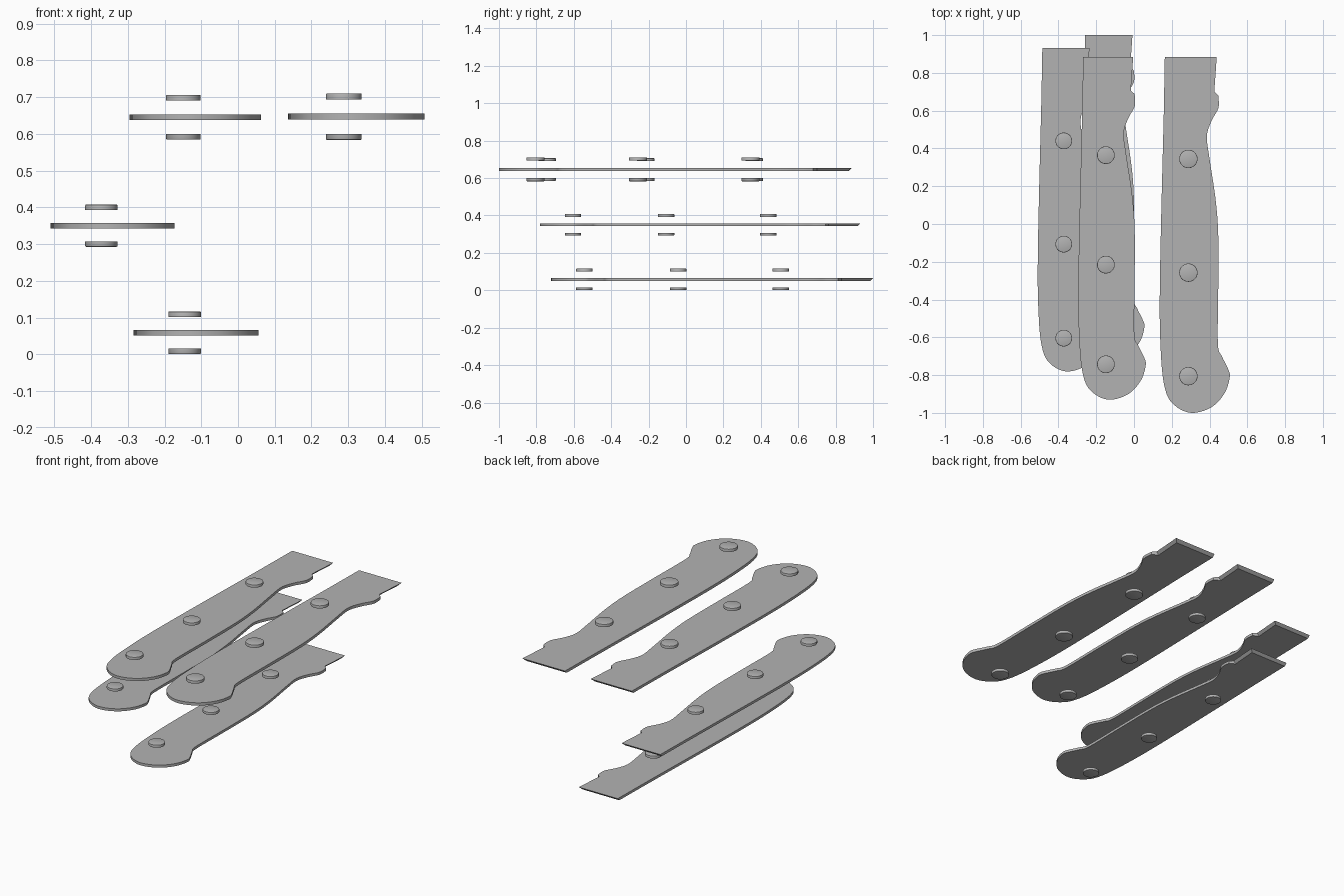
import bpy, bmesh, math
from mathutils import Vector

cube = bpy.data.objects.get("Cube")
if cube:
    bpy.data.objects.remove(cube, do_unlink=True)

# Single grey finish
grey = bpy.data.materials.new("plain_grey")
grey.use_nodes = True
COLOUR = (0.45, 0.45, 0.45, 1)
grey.diffuse_color = COLOUR
grey.node_tree.nodes["Principled BSDF"].inputs["Base Color"].default_value = COLOUR

CENTRE = Vector((0.322, -0.0575))
THICK = 0.0165
CHAMFER = 0.016

# Curved part of the handle outline, from the finger notch round to the tang
GRIP = [(.446, .68), (.447, .615), (.41, .545), (.386, .465), (.40, .345),
        (.432, .13), (.446, -.06), (.446, -.35), (.444, -.635), (.465, -.70),
        (.497, -.765), (.507, -.81), (.48, -.895), (.41, -.97), (.305, -1.0),
        (.215, -.96), (.165, -.875), (.142, -.68), (.137, -.3), (.158, .6)]
# Straight tang corners: outline point and how its lower edge is drawn in
TANG = [((.163, .885), (0, -1)), ((.438, .885), (-1, -1)), ((.425, .70), (-1, 0))]


def smooth_path(points, steps=5):
    """Catmull-Rom curve through the points."""
    p = [Vector(q) for q in points]
    p = [p[0]] + p + [p[-1]]
    out = []
    for a, b, c, d in zip(p, p[1:], p[2:], p[3:]):
        for i in range(steps):
            t = i / steps
            out.append(0.5 * (2 * b + (c - a) * t + (2 * a - 5 * b + 4 * c - d) * t * t
                              + (3 * b - a - 3 * c + d) * t ** 3))
    return out + [p[-1]]


def finish(bm, name):
    """Turn a bmesh into a shaded mesh."""
    bmesh.ops.recalc_face_normals(bm, faces=bm.faces)
    for face in bm.faces:
        face.smooth = True
    mesh = bpy.data.meshes.new(name)
    bm.to_mesh(mesh)
    bm.free()
    mesh.set_sharp_from_angle(angle=math.radians(30))
    mesh.materials.append(grey)
    return mesh


def plate_mesh():
    """Flat handle plate with an undercut tang end."""
    upper = smooth_path(GRIP)
    lower = [p.copy() for p in upper]
    for point, inset in TANG:
        upper.append(Vector(point))
        lower.append(Vector(point) + Vector(inset) * CHAMFER)
    bm = bmesh.new()
    rings = []
    for ring, z in ((upper, THICK / 2), (lower, -THICK / 2)):
        rings.append([bm.verts.new((*(p - CENTRE), z)) for p in ring])
    top, bottom = rings
    bm.faces.new(top)
    bm.faces.new(bottom[::-1])
    n = len(top)
    for i in range(n):
        j = (i + 1) % n
        bm.faces.new((top[i], bottom[i], bottom[j], top[j]))
    return finish(bm, "handle_plate")


def rivet_mesh():
    """Short disc with a softened outer rim."""
    bm = bmesh.new()
    bmesh.ops.create_cone(bm, cap_ends=True, segments=40, radius1=0.0485,
                          radius2=0.0485, depth=THICK)
    rim = [e for e in bm.edges if all(v.co.z > 0 for v in e.verts)]
    bmesh.ops.bevel(bm, geom=rim, offset=0.003, segments=2, profile=0.5, affect='EDGES')
    return finish(bm, "rivet")


def add(name, mesh, location, scale, flip=False):
    obj = bpy.data.objects.new(name, mesh)
    obj.location = location
    obj.scale = (scale, scale, scale)
    if flip:
        obj.rotation_euler.x = math.pi
    bpy.context.collection.objects.link(obj)


plate = plate_mesh()
rivet = rivet_mesh()

# Four handles: name, centre, size
HANDLES = [("right_large", (.322, -.0575, .6465), 1.0),
           ("middle_large", (-.116, -.0225, .645), .963),
           ("left_small", (-.341, .075, .35), .908),
           ("lowest_small", (-.114, .14, .0585), .913)]
RIVET_X = -0.034
RIVET_Y = {"front": -.748, "middle": -.2, "back": .402}
RIVET_Z = 0.0635 - THICK / 2

for name, centre, size in HANDLES:
    centre = Vector(centre)
    add(name + "_handle_plate", plate, centre, size)
    # Rivets float in pairs above and below the plate
    for place, y in RIVET_Y.items():
        for side, sign in (("upper", 1), ("lower", -1)):
            offset = Vector((RIVET_X, y, sign * RIVET_Z)) * size
            add(f"{name}_{place}_{side}_rivet", rivet, centre + offset, size, sign < 0)
